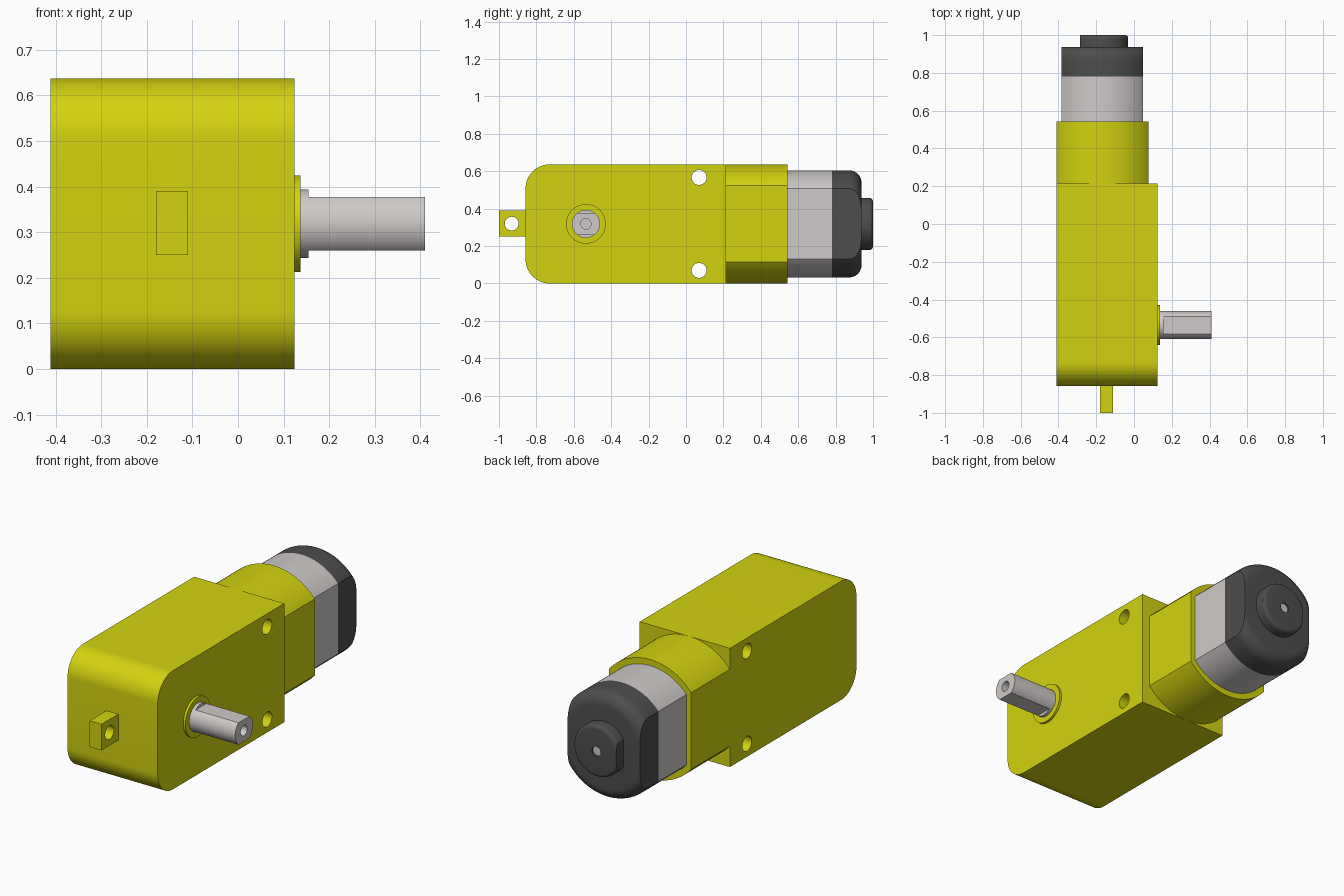
import bpy, bmesh
from math import sin, cos, pi, radians
from mathutils import Vector

cube = bpy.data.objects.get("Cube")
if cube:
    bpy.data.objects.remove(cube, do_unlink=True)


def material(name, rgb):
    m = bpy.data.materials.new(name)
    m.use_nodes = True
    m.diffuse_color = (*rgb, 1)
    m.node_tree.nodes["Principled BSDF"].inputs["Base Color"].default_value = (*rgb, 1)
    return m


YELLOW = material("yellow plastic", (0.65, 0.65, 0.005))
SILVER = material("silver metal", (0.62, 0.59, 0.58))
DARK = material("dark grey plastic", (0.075, 0.075, 0.075))


def finish(name, bm, mat):
    bmesh.ops.recalc_face_normals(bm, faces=bm.faces)
    mesh = bpy.data.meshes.new(name)
    bm.to_mesh(mesh)
    bm.free()
    mesh.materials.append(mat)
    obj = bpy.data.objects.new(name, mesh)
    bpy.context.collection.objects.link(obj)
    bpy.ops.object.select_all(action="DESELECT")
    obj.select_set(True)
    bpy.context.view_layer.objects.active = obj
    bpy.ops.object.shade_smooth_by_angle(angle=radians(30))
    return obj


def arc(cy, cz, r, start, end, n):
    """Points on an arc in the y-z plane, angles in degrees."""
    return [(cy + r * cos(radians(start + (end - start) * i / n)),
             cz + r * sin(radians(start + (end - start) * i / n))) for i in range(n + 1)]


def plate(name, outline, holes, x0, x1, mat):
    """Extrude a y-z outline with round through holes along x."""
    bm = bmesh.new()
    loops = [outline] + [arc(y, z, r, 0, 360, 32)[:-1] for y, z, r in holes]
    for loop in loops:
        vs = [bm.verts.new((x0, y, z)) for y, z in loop]
        for a, b in zip(vs, vs[1:] + vs[:1]):
            bm.edges.new((a, b))
    bmesh.ops.triangle_fill(bm, use_beauty=True, edges=bm.edges[:], normal=(1, 0, 0))
    res = bmesh.ops.extrude_face_region(bm, geom=bm.faces[:], use_keep_orig=True)
    moved = [g for g in res["geom"] if isinstance(g, bmesh.types.BMVert)]
    bmesh.ops.translate(bm, verts=moved, vec=(x1 - x0, 0, 0))
    return finish(name, bm, mat)


def lathe(name, profile, axis, centre, mat, cuts=(), n=96):
    """Revolve (radius, position) pairs about x or y, then slice flats.
    Each cut is (point, outward normal)."""
    bm = bmesh.new()
    rings = []
    for r, t in profile:
        ring = []
        for i in range(n):
            a, b = r * cos(2 * pi * i / n), r * sin(2 * pi * i / n)
            local = Vector((t, a, b)) if axis == "x" else Vector((a, t, b))
            ring.append(bm.verts.new(local + Vector(centre)))
        rings.append(ring)
    for lo, hi in zip(rings, rings[1:]):
        for i in range(n):
            j = (i + 1) % n
            bm.faces.new((lo[i], lo[j], hi[j], hi[i]))
    bm.faces.new(rings[0])
    bm.faces.new(rings[-1])
    for point, normal in cuts:
        bmesh.ops.bisect_plane(bm, geom=bm.verts[:] + bm.edges[:] + bm.faces[:],
                               plane_co=point, plane_no=normal, clear_outer=True)
        bmesh.ops.holes_fill(bm, edges=[e for e in bm.edges if e.is_boundary], sides=0)
    return finish(name, bm, mat)


def side_cuts(x0, x1):
    return [((x0, 0, 0), (-1, 0, 0)), ((x1, 0, 0), (1, 0, 0))]


def rounded_end(r, end, fillet, steps=10):
    """Profile points of a filleted rim."""
    return [(r - fillet + fillet * cos(pi / 2 * i / steps),
             end - fillet + fillet * sin(pi / 2 * i / steps)) for i in range(steps + 1)]


MID = 0.3185              # height of the motor and shaft axes
TOP = 2 * MID
MOTOR = (-0.168, 0, MID)
CORNER = 0.13

# Gearbox case with rounded front corners and mounting holes
case = [(0.215, 0), (0.215, TOP)]
case += arc(-0.858 + CORNER, TOP - CORNER, CORNER, 90, 180, 16)
case += arc(-0.858 + CORNER, CORNER, CORNER, 180, 270, 16)
plate("gearbox_case", case, [(0.07, 0.07, 0.04), (0.07, TOP - 0.07, 0.04)],
      -0.411, 0.124, YELLOW)

# Front mounting tab
tab = [(-0.858, 0.25), (-0.858, 0.39), (-1, 0.39), (-1, 0.25)]
plate("mounting_tab", tab, [(-0.932, 0.32, 0.037)], -0.18, -0.11, YELLOW)

# Motor sleeve, can and end cap, all with flat sides
lathe("motor_sleeve", [(MID, 0.215), (MID, 0.543)], "y", MOTOR, YELLOW,
      side_cuts(-0.411, 0.076))
lathe("motor_can", [(0.286, 0.543), (0.286, 0.78)], "y", MOTOR, SILVER,
      side_cuts(-0.383, 0.047))
lathe("motor_end_cap", [(0.286, 0.78)] + rounded_end(0.286, 0.938, 0.065), "y", MOTOR,
      DARK, side_cuts(-0.383, 0.047))

# Bearing boss with a recessed motor shaft end
lathe("bearing_boss", [(0.139, 0.938)] + rounded_end(0.139, 1.0, 0.02, 6)
      + [(0.026, 1.0), (0.026, 0.98)], "y", MOTOR, DARK, side_cuts(-0.286, -0.032))
lathe("motor_shaft_end", [(0.0255, 0.97), (0.0255, 0.992)], "y", MOTOR, SILVER, n=32)

# Output collar and shaft with flats above and below
OUT = (0, -0.535, MID)
lathe("output_collar", [(0.106, 0.124), (0.106, 0.137)], "x", OUT, YELLOW)
lathe("output_shaft_base", [(0.075, 0.137), (0.075, 0.155)], "x", OUT, SILVER)
lathe("output_shaft", [(0.075, 0.155), (0.075, 0.41), (0.028, 0.41), (0.028, 0.3)],
      "x", OUT, SILVER, [((0, 0, MID + 0.059), (0, 0, 1)), ((0, 0, MID - 0.059), (0, 0, -1))])
